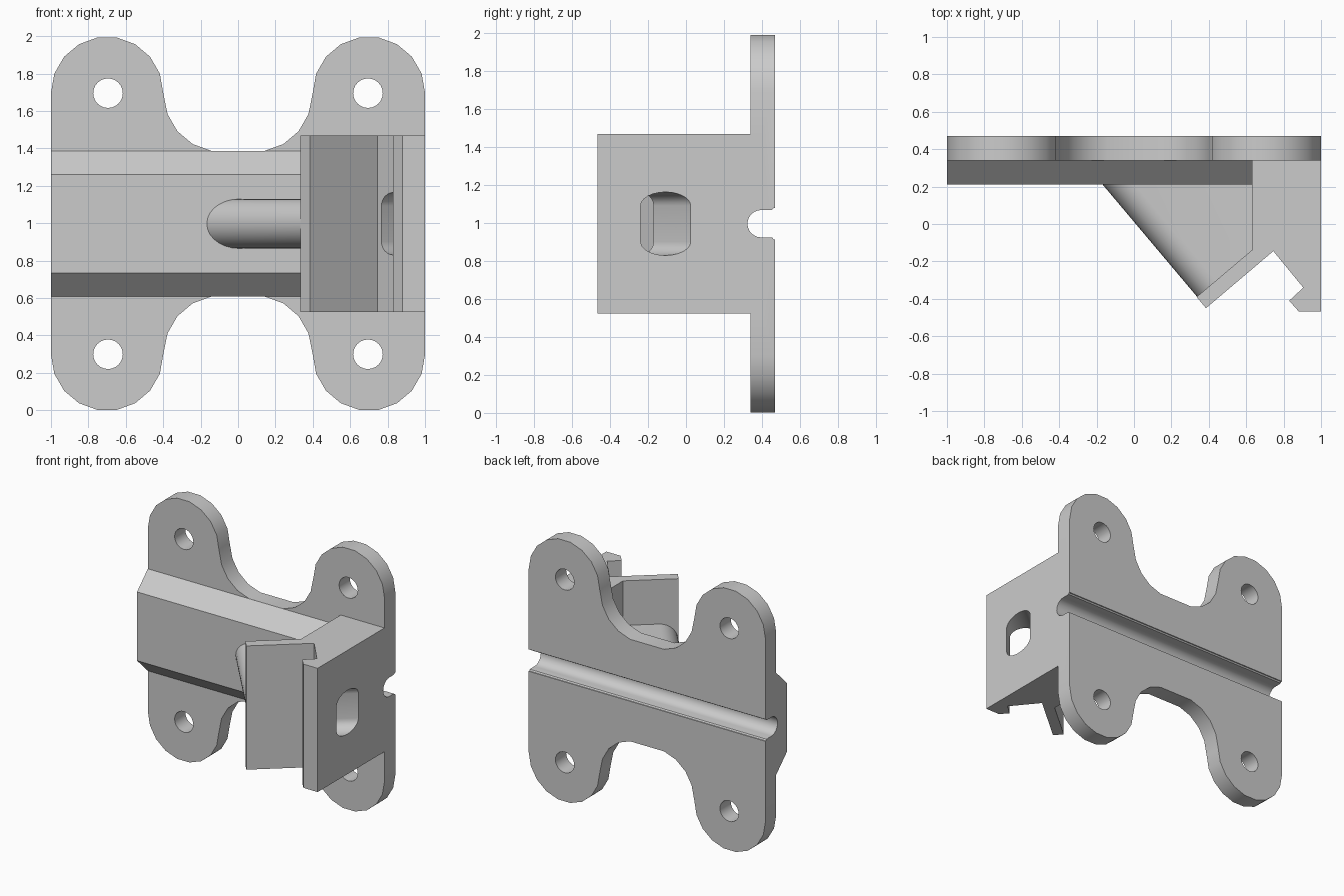
import bpy, bmesh
from math import sin, cos, radians, pi

if "Cube" in bpy.data.objects:
    bpy.data.objects.remove(bpy.data.objects["Cube"])

ZC = 0.997            # mid height, everything mirrors about it
Y_BACK, Y_PLATE, Y_BAR = 0.47, 0.34, 0.21


def loft(name, ring_a, ring_b):
    """Closed solid between two matching rings of points."""
    bm = bmesh.new()
    a = [bm.verts.new(p) for p in ring_a]
    b = [bm.verts.new(p) for p in ring_b]
    bm.faces.new(a)
    bm.faces.new(b[::-1])
    n = len(a)
    for i in range(n):
        j = (i + 1) % n
        bm.faces.new((a[j], a[i], b[i], b[j]))
    bmesh.ops.recalc_face_normals(bm, faces=bm.faces)
    mesh = bpy.data.meshes.new(name)
    bm.to_mesh(mesh)
    bm.free()
    ob = bpy.data.objects.new(name, mesh)
    bpy.context.collection.objects.link(ob)
    return ob


def along_x(name, yz, x0, x1):
    return loft(name, [(x0, y, ZC + z) for y, z in yz], [(x1, y, ZC + z) for y, z in yz])


def along_y(name, xz, y0, y1):
    return loft(name, [(x, y0, ZC + z) for x, z in xz], [(x, y1, ZC + z) for x, z in xz])


def along_z(name, xy, half):
    return loft(name, [(x, y, ZC - half) for x, y in xy], [(x, y, ZC + half) for x, y in xy])


def arc(cx, cy, r, a0, a1, n):
    angs = [radians(a0 + (a1 - a0) * i / n) for i in range(n + 1)]
    return [(cx + r * cos(a), cy + r * sin(a)) for a in angs]


def combine(target, other, op):
    """Boolean the other solid into the target and drop it."""
    mod = target.modifiers.new(op, 'BOOLEAN')
    mod.operation, mod.solver, mod.object = op, 'EXACT', other
    bpy.context.view_layer.objects.active = target
    bpy.ops.object.modifier_apply(modifier=mod.name)
    bpy.data.objects.remove(other, do_unlink=True)


# Mounting plate: one quarter outline, mirrored twice
quarter = arc(-0.7, 0.7, 0.3, 180, 0, 9) + arc(-0.09, 0.69, 0.305, 200, 260, 3)
top = quarter + [(-x, z) for x, z in reversed(quarter)]
bracket = along_y("mounting_bracket", top + [(x, -z) for x, z in reversed(top)],
                  Y_PLATE, Y_BACK)

# Bevelled bar across the plate front
bar = along_x("cross_bar", [(0.36, 0.38), (Y_PLATE, 0.3896), (Y_BAR, 0.2625),
                            (Y_BAR, -0.2625), (Y_PLATE, -0.3896), (0.36, -0.38)], -1, 0.66)

# Right-hand block with angled arm, notch and lip
block = along_z("clamp_block", [(1, 0.40), (1, -0.467), (0.88, -0.467), (0.83, -0.41),
                                (0.905, -0.34), (0.745, -0.145), (0.385, -0.45),
                                (0.335, -0.39), (0.63, -0.14), (0.63, 0.40)], 0.4725)

# Diagonal rib with a rounded edge, supporting the arm
D, E = (0.644, -0.765), (0.765, 0.644)   # along the rib, along the arm
R = 0.132
prof = arc(R, 0, R, 90, 270, 14) + [(0.40, -R), (0.40, R)]
start, end = [], []
for l, z in prof:
    px, py = -0.167 + l * E[0], Y_BAR + l * E[1]
    t = (py - 0.25) / 0.765
    start.append((0.68 if l == 0.40 else px + t * D[0], 0.25, ZC + z))
    end.append((px + 0.814 * D[0], py + 0.814 * D[1], ZC + z))
rib = loft("support_rib", start, end)

for part in (bar, block, rib):
    combine(bracket, part, 'UNION')

# Round-bottomed groove along the back
half = [(0.49, 0.086), (0.463, 0.083), (0.455, 0.074), (0.44, 0.072)]
groove = along_x("groove_cutter",
                 half + arc(0.396, 0, 0.072, 90, 270, 12) + [(y, -z) for y, z in reversed(half)],
                 -1.1, 1.1)
combine(bracket, groove, 'DIFFERENCE')

# Slot through the side wall, square to the notch face
W = 0.101
caps = [(W * cos(i * pi / 12), 0.095 + 0.072 * sin(i * pi / 12)) for i in range(13)]
slot = caps + [(-u, -z) for u, z in caps]
ring = lambda t: [(1 + t * E[0] - u * D[0], -0.107 + t * E[1] - u * D[1], ZC + z)
                  for u, z in slot]
combine(bracket, loft("slot_cutter", ring(-0.36), ring(0.25)), 'DIFFERENCE')

# Four screw holes
for sx in (-1, 1):
    for sz in (-1, 1):
        hole = along_y("hole_cutter", arc(0.695 * sx, 0.698 * sz, 0.079, 0, 345, 23), 0.28, 0.55)
        combine(bracket, hole, 'DIFFERENCE')

bpy.ops.object.select_all(action='DESELECT')
bracket.select_set(True)
bpy.context.view_layer.objects.active = bracket
bpy.ops.object.shade_smooth_by_angle(angle=radians(30))
